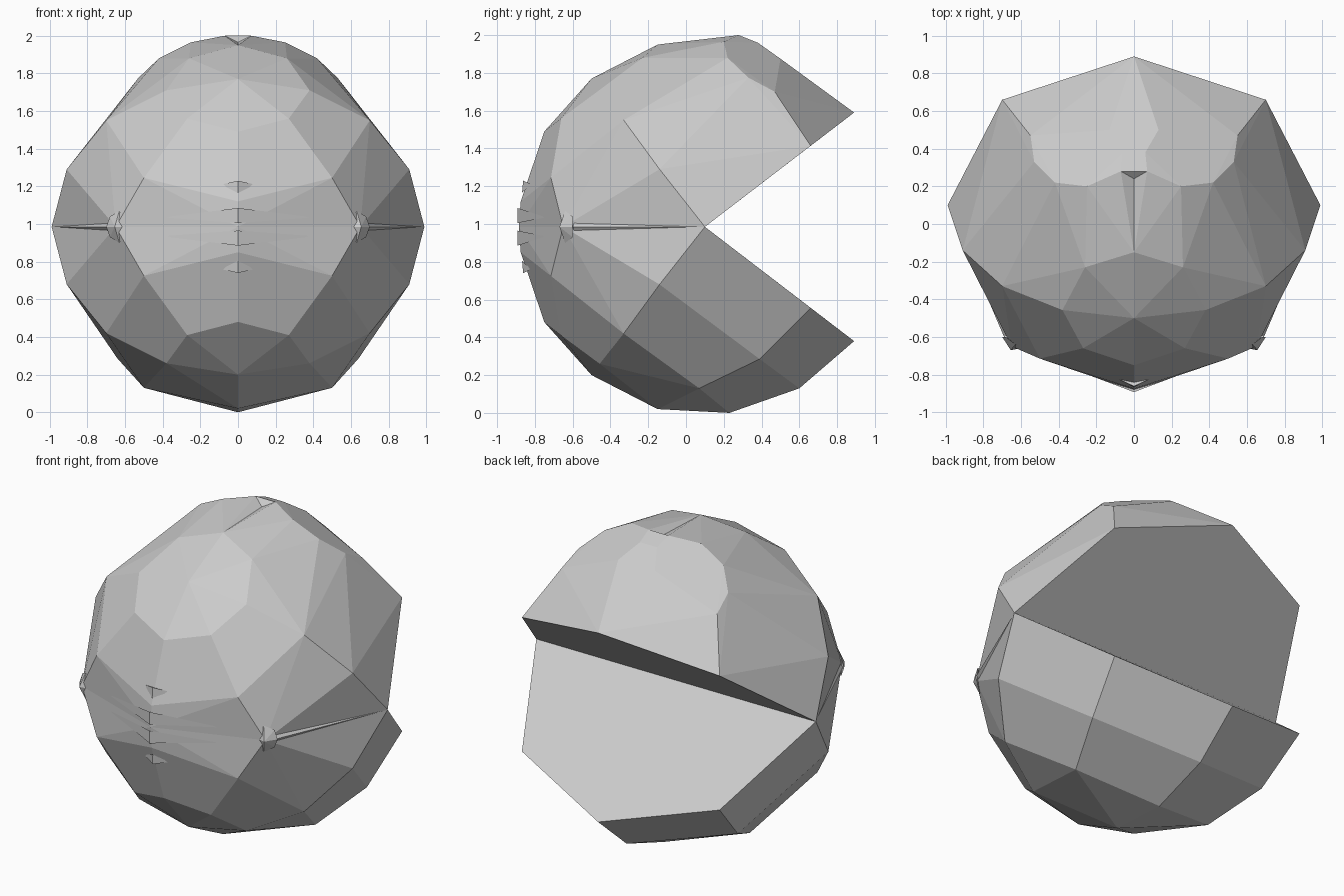
import bpy, bmesh

if "Cube" in bpy.data.objects:
    bpy.data.objects.remove(bpy.data.objects["Cube"])

MID = 0.985  # height of the jaw hinge


def mirror_x(points):
    out = []
    for x, y, z in points:
        out.append((x, y, z))
        if x:
            out.append((-x, y, z))
    return out


def hull(bm, points):
    """Add the convex hull of the points, return its vertices."""
    vs = [bm.verts.new(p) for p in points]
    res = bmesh.ops.convex_hull(bm, input=vs)
    loose = [v for v in vs if v.is_valid and not v.link_faces]
    bmesh.ops.delete(bm, geom=loose, context='VERTS')
    return vs


def finish(bm, name):
    bmesh.ops.recalc_face_normals(bm, faces=bm.faces)
    me = bpy.data.meshes.new(name)
    bm.to_mesh(me)
    bm.free()
    ob = bpy.data.objects.new(name, me)
    bpy.context.collection.objects.link(ob)
    return ob


# points shared by both jaws (lower side, mirrored in z for the upper)
shared = [(.91, -.14, .68), (.70, -.33, .42), (.38, -.457, .26),
          (.27, -.66, .41), (0, -.75, .48), (0, -.50, .20), (.50, -.715, .725),
          (0, -.875, .85), (0, -.15, .02), (.70, .66, .556), (0, .89, .38)]
equator = [(.99, .10, MID), (.65, -.65, MID), (0, -.885, MID)]
chin = [(.50, .07, .13), (0, .23, 0), (0, .60, .13), (.64, .39, .285)]
crown = [(.26, -.23, 1.88), (.07, .28, 2.0), (.25, .20, 1.965),
         (.42, .22, 1.88), (.53, .33, 1.775), (.55, .47, 1.70),
         (.06, .38, 1.96), (.13, .50, 1.875)]

# faceted ball with an open mouth: two half hulls joined at the hinge level
bm = bmesh.new()
hull(bm, mirror_x(shared + equator + chin))
hull(bm, mirror_x([(x, y, 2 * MID - z) for x, y, z in shared] + equator + crown))
inner = [f for f in bm.faces if all(abs(v.co.z - MID) < 1e-4 for v in f.verts)]
bmesh.ops.delete(bm, geom=inner, context='FACES')
bmesh.ops.remove_doubles(bm, verts=bm.verts, dist=0.0005)
# small notch between the two crown tips
tips = [e for e in bm.edges
        if all(v.co.z > 1.99 and abs(v.co.x) < .08 for v in e.verts)]
if tips:
    res = bmesh.ops.bisect_edges(bm, edges=tips, cuts=1)
    for g in res['geom_split']:
        if isinstance(g, bmesh.types.BMVert) and abs(g.co.x) < 1e-4:
            g.co = (0, .24, 1.965)
    bmesh.ops.triangulate(bm, faces=[f for f in bm.faces if len(f.verts) > 3])
bmesh.ops.dissolve_limit(bm, angle_limit=0.03, verts=bm.verts, edges=bm.edges)
finish(bm, "ball_body")

# side knobs: low six-sided studs with a tapering ridge to the hinge
bm = bmesh.new()
for s in (1, -1):
    ring = [(.655, -.67, MID), (.70, -.60, MID), (.63, -.64, 1.07),
            (.63, -.64, .90), (.68, -.60, 1.04), (.68, -.60, .93), (.60, -.66, MID)]
    hull(bm, [(s * x, y, z) for x, y, z in ring])
    ridge = [(.69, -.60, MID), (.655, -.58, 1.04), (.655, -.58, .93), (.985, .09, MID)]
    hull(bm, [(s * x, y, z) for x, y, z in ridge])
finish(bm, "side_knobs")

# front slivers: thin pointed ridges on the front face
bm = bmesh.new()
for s in (1, -1):
    for z in (.05, -.05):
        hull(bm, [(s * .40, -.742, MID + z), (0, -.893, MID + z * 2),
                  (0, -.893, MID + z * .4), (0, -.86, MID + z)])
for s in (1, -1):
    hull(bm, [(.09, -.82, MID + s * .225), (-.09, -.82, MID + s * .225),
              (0, -.862, MID + s * .245), (0, -.868, MID + s * .18)])
finish(bm, "front_ridges")
